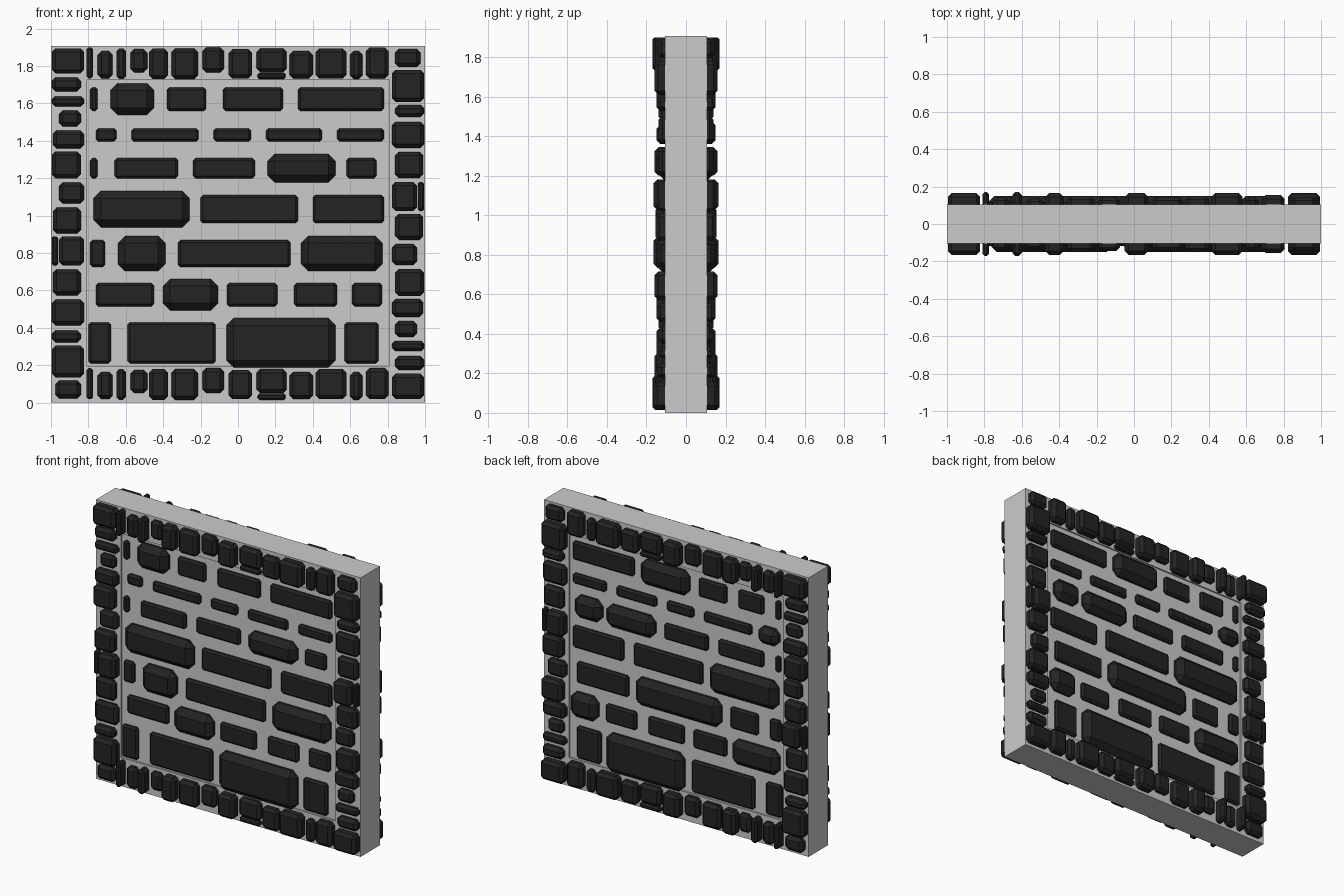
import bpy, bmesh
from mathutils import Matrix, Vector

if "Cube" in bpy.data.objects:
    bpy.data.objects.remove(bpy.data.objects["Cube"])

HEIGHT = 1.906
FRAME_Y = 0.105      # half thickness of the frame
PANEL_Y = 0.095      # half thickness of the recessed panel

stone_mat = bpy.data.materials.new("dark_stone")
stone_mat.diffuse_color = (0.018, 0.017, 0.018, 1)
stone_mat.use_nodes = True
stone_mat.node_tree.nodes["Principled BSDF"].inputs["Base Color"].default_value = stone_mat.diffuse_color


def add_block(bm, x0, x1, y0, y1, z0, z1, bevel=0.0):
    """Box between two corners, optionally chamfered."""
    size = Vector((x1 - x0, y1 - y0, z1 - z0))
    mid = Vector((x0 + x1, y0 + y1, z0 + z1)) / 2
    tmp = bmesh.new()
    bmesh.ops.create_cube(tmp, size=1, matrix=Matrix.Translation(mid) @ Matrix.Diagonal((*size, 1)))
    if bevel:
        width = min(bevel, min(size) * 0.3)
        bmesh.ops.bevel(tmp, geom=tmp.edges[:], offset=width, segments=1,
                        profile=0.5, affect='EDGES')
    mesh = bpy.data.meshes.new("tmp")
    tmp.to_mesh(mesh)
    tmp.free()
    bm.from_mesh(mesh)
    bpy.data.meshes.remove(mesh)


def finish(bm, name, mat=None, mirror=False):
    mesh = bpy.data.meshes.new(name)
    bm.to_mesh(mesh)
    bm.free()
    obj = bpy.data.objects.new(name, mesh)
    bpy.context.collection.objects.link(obj)
    if mat:
        mesh.materials.append(mat)
    if mirror:
        mod = obj.modifiers.new("front_and_back", 'MIRROR')
        mod.use_axis = (False, True, False)
        mod.use_mirror_merge = False
    return obj


# Wall core: recessed panel held by two posts and two rails
for name, x0, x1, y, z0, z1 in [
        ("panel", -0.81, 0.81, PANEL_Y, 0.19, 1.73),
        ("left_post", -1, -0.81, FRAME_Y, 0, HEIGHT),
        ("right_post", 0.81, 1, FRAME_Y, 0, HEIGHT),
        ("bottom_rail", -0.81, 0.81, FRAME_Y, 0, 0.195),
        ("top_rail", -0.81, 0.81, FRAME_Y, 1.725, HEIGHT)]:
    bm = bmesh.new()
    add_block(bm, x0, x1, -y, y, z0, z1)
    finish(bm, name)

# Rail stones in hundredths: x0, x1, z0, z1, depth; the bottom repeats the top
rail = [
    (-81, -77.5, 173.4, 190, 17), (-75, -67, 173.4, 188, 14.5),
    (-65, -60, 173, 189.5, 17), (-57.5, -48.5, 176.6, 189, 14),
    (-47.5, -37.5, 173, 189.5, 16.5), (-35.5, -21.5, 173, 189.5, 15),
    (-19, -7.5, 176.6, 190, 14.5), (-5, 7.5, 173.4, 189, 16.5),
    (10, 26, 176.6, 189.5, 14.5), (10.5, 25.5, 173, 176.4, 14),
    (27.5, 40, 173.4, 188, 15), (41.5, 58, 173.4, 189.5, 16.5),
    (60, 66.5, 173, 188, 14.5), (68.5, 80.5, 173.4, 190, 15.5),
]
for name, drop in (("top_rail_stones", 0), ("bottom_rail_stones", 171.5)):
    bm = bmesh.new()
    for x0, x1, z0, z1, d in rail:
        add_block(bm, x0 / 100, x1 / 100, -d / 100, -0.04,
                  (z0 - drop) / 100, (z1 - drop) / 100, 0.02)
    finish(bm, name, stone_mat, mirror=True)

# Post stones: x0, x1, z0, z1; the right post is the left one turned upside down
post = [
    (-99.5, -82.3, 176, 189.5), (-99.5, -84, 166.5, 174), (-99.5, -82.3, 158.5, 163.8),
    (-95.7, -84, 147.8, 156.3), (-99, -82.3, 136, 145.6), (-99.5, -84, 120, 134.4),
    (-95.7, -82.3, 106.6, 117.8), (-99, -84, 90.5, 104.4), (-95.7, -82.3, 73.4, 89),
    (-99.5, -96.3, 73.4, 89), (-99, -84, 57.4, 71.3), (-99.5, -82.3, 41.3, 55.2),
    (-99.5, -84, 32.2, 38.7), (-99.5, -82.3, 13.5, 30.6), (-97.5, -84, 2.3, 12),
]
depths = [0.165, 0.145, 0.14, 0.14, 0.15, 0.16, 0.145, 0.155]
for name, flip in (("left_post_stones", False), ("right_post_stones", True)):
    bm = bmesh.new()
    for i, (x0, x1, z0, z1) in enumerate(post):
        if flip:
            x0, x1, z0, z1 = -x1, -x0, 191.5 - z1, 191.5 - z0
        add_block(bm, x0 / 100, x1 / 100, -depths[i % 8], -0.04, z0 / 100, z1 / 100, 0.02)
    finish(bm, name, stone_mat, mirror=True)

# Panel courses: z0, z1, x spans, raised stones on the front, raised on the back
courses = [
    (156, 168.6, [(-79, -75), (-66, -47), (-38, -17), (-8, 24), (32, 78)], {1}, {3}),
    (139.7, 146.7, [(-76, -65), (-57, -21), (-13, 7), (15, 45), (53, 78)], set(), {0}),
    (120, 130.8, [(-79, -75), (-66, -32), (-24, 9), (18, 50), (58, 74)], {3}, {3, 4}),
    (96, 111, [(-75, -28), (-20, 32), (40, 78)], {0}, {0}),
    (72.5, 87, [(-79, -71), (-62, -41), (-32, 28), (36, 75)], {1, 3}, {2}),
    (51.5, 64, [(-76, -45), (-38, -13), (-6, 21), (30, 53), (61, 77)], {1}, {0, 4}),
    (21, 43, [(-80, -68), (-59, -12), (-4, 50), (57, 75)], {2}, {2}),
]
for name, side in (("front_panel_stones", -1), ("back_panel_stones", 1)):
    bm = bmesh.new()
    for z0, z1, spans, front, back in courses:
        raised = front if side < 0 else back
        for i, (x0, x1) in enumerate(spans):
            big = i in raised
            g, d, b = (2.2, 0.15, 0.042) if big else (0, 0.118, 0.013)
            y0, y1 = sorted((side * 0.02, side * d))
            add_block(bm, (x0 - g) / 100, (x1 + g) / 100, y0, y1,
                      (z0 - g) / 100, (z1 + g) / 100, b)
    finish(bm, name, stone_mat)
